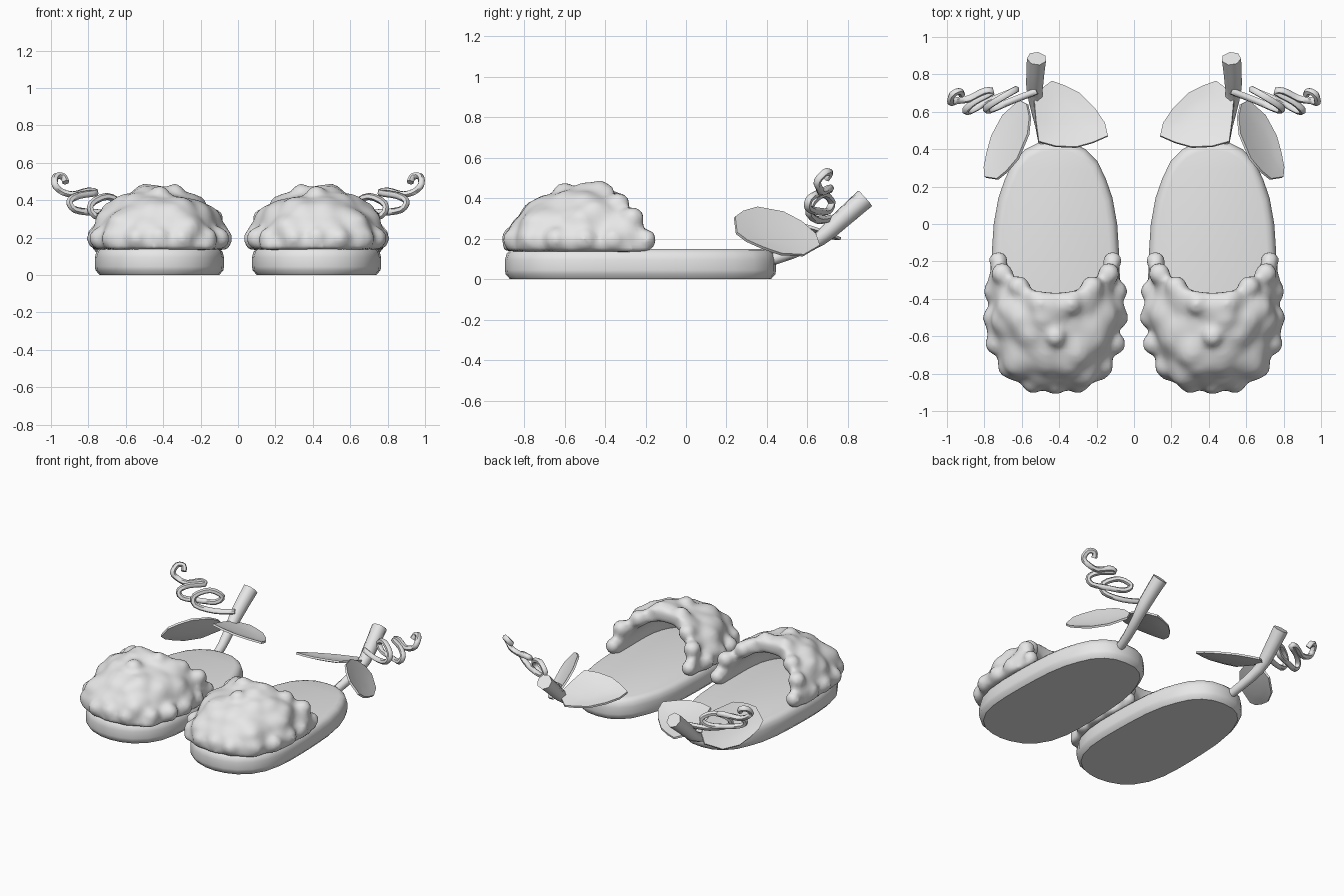
import bpy, bmesh, math
from mathutils import Vector, noise

if "Cube" in bpy.data.objects:
    bpy.data.objects.remove(bpy.data.objects["Cube"])

grey = bpy.data.materials.new("plain grey")
grey.diffuse_color = (0.8, 0.8, 0.8, 1)
grey.use_nodes = True
grey.node_tree.nodes["Principled BSDF"].inputs["Base Color"].default_value = grey.diffuse_color
CX = 0.42  # centre line of one slipper


def finish(bm, name, angle=35, setup=None):
    """Turn a bmesh into a smooth-shaded object mirrored across x = 0."""
    bmesh.ops.remove_doubles(bm, verts=bm.verts, dist=0.0005)
    bmesh.ops.recalc_face_normals(bm, faces=bm.faces)
    me = bpy.data.meshes.new(name)
    bm.to_mesh(me)
    bm.free()
    me.materials.append(grey)
    ob = bpy.data.objects.new(name, me)
    bpy.context.collection.objects.link(ob)
    if setup:
        setup(ob)
    m = ob.modifiers.new("pair", 'MIRROR')
    m.use_mirror_merge = False
    bpy.ops.object.select_all(action='DESELECT')
    ob.select_set(True)
    bpy.context.view_layer.objects.active = ob
    bpy.ops.object.convert(target='MESH')
    bpy.ops.object.shade_smooth_by_angle(angle=math.radians(angle))
    return ob


def skin(bm, rings, cap=True):
    """Bridge closed rings of points, optionally capping both ends."""
    rows = [[bm.verts.new(p) for p in r] for r in rings]
    n = len(rows[0])
    for a, b in zip(rows, rows[1:]):
        for i in range(n):
            bm.faces.new((a[i], a[(i + 1) % n], b[(i + 1) % n], b[i]))
    if cap:
        bm.faces.new(rows[0])
        bm.faces.new(rows[-1])
    return rows


def tube(name, path, radii, sides, steps, angle):
    """Round tube through smoothly interpolated points."""
    p = [Vector(q) for q in path]
    pts, rad = [], []
    for i in range(len(p) - 1):
        a, b = p[max(i - 1, 0)], p[i]
        c, d = p[i + 1], p[min(i + 2, len(p) - 1)]
        for k in range(steps):
            t = k / steps
            pts.append(0.5 * (2 * b + (c - a) * t + (2 * a - 5 * b + 4 * c - d) * t * t
                              + (3 * b - a - 3 * c + d) * t ** 3))
            rad.append(radii[i] * (1 - t) + radii[i + 1] * t)
    pts.append(p[-1])
    rad.append(radii[-1])
    rings, side = [], Vector((1, 0, 0.01))
    for i, q in enumerate(pts):
        d = (pts[min(i + 1, len(pts) - 1)] - pts[max(i - 1, 0)]).normalized()
        side = (side - d * side.dot(d)).normalized()
        up = d.cross(side)
        rings.append([q + rad[i] * (side * math.cos(2 * math.pi * k / sides)
                      + up * math.sin(2 * math.pi * k / sides)) for k in range(sides)])
    bm = bmesh.new()
    skin(bm, rings)
    return finish(bm, name, angle)


# Sole: rounded outline stacked through a soft-edged profile
half = [(0.0, .445), (.09, .435), (.16, .40), (.225, .335), (.27, .24), (.305, .14), (.33, 0),
        (.34, -.15), (.345, -.3), (.345, -.45), (.335, -.58), (.305, -.70), (.25, -.79),
        (.17, -.855), (.085, -.885), (0.0, -.895)]
outline = half + [(-x, y) for x, y in half[-2:0:-1]]
bm = bmesh.new()
rings = []
for z, inset in [(0, .025), (.025, .003), (.045, 0), (.095, 0), (.125, .008), (.143, .025), (.15, .05)]:
    kx, ky = 1 - inset / .345, 1 - inset / .667
    rings.append([(CX + x * kx, -.2275 + (y + .2275) * ky, z) for x, y in outline])
skin(bm, rings)
finish(bm, "sole", 40)


# Fluffy upper: open-backed shell with lumpy outside
def shell_point(theta, s, inset):
    sn, cs = math.sin(theta), math.cos(theta)
    back = -.19 - .18 * max(sn, 0) ** 1.2
    toe = -.90 + inset
    y = back + (toe - back) * math.sin(s * math.pi / 2)
    t = max(0, (-.45 - y) / (-.45 - toe))
    w = (.345 - inset) * max(0, 1 - t ** 2.6) ** .42
    h = (.315 - inset) * max(0, 1 - t ** 2.2) ** .5
    x = math.copysign(abs(cs) ** .87, cs) * w
    return Vector((CX + x, y, .135 + max(sn, 0) ** .87 * h))


def lumpy(p):
    out = (p - Vector((CX, -.5, .17))).normalized()
    cell = noise.voronoi(p * 6.5)[0][0]
    return p + out * (.045 - .075 * min(cell, .8))


N, S = 40, 36
bm = bmesh.new()
rings = []
for j in range(S + 1):
    s = min(j / S, .985)
    outer = [lumpy(shell_point(math.pi * i / N, s, 0)) for i in range(N + 1)]
    inner = [shell_point(math.pi * i / N, s, .085) for i in range(N, -1, -1)]
    rings.append(outer + inner)
rows = skin(bm, rings, cap=False)
for row in (rows[0], rows[-1]):
    for i in range(N):
        bm.faces.new((row[i], row[i + 1], row[2 * N - i], row[2 * N + 1 - i]))


# rounded lumps along the opening and lower rim
def lump(x, y, z, r):
    res = bmesh.ops.create_icosphere(bm, subdivisions=3, radius=r)
    bmesh.ops.translate(bm, verts=res['verts'], vec=(x, y, z))


for sgn in (-1, 1):
    lump(CX + sgn * .305, -.195, .195, .052)
    lump(CX + sgn * .285, -.265, .30, .06)
    lump(CX + sgn * .195, -.335, .37, .06)
    for y, dx in ((-.36, .325), (-.50, .33), (-.64, .315), (-.76, .25), (-.845, .12)):
        lump(CX + sgn * dx, y, .195, .062)
    lump(CX + sgn * .08, -.43, .43, .06)
lump(CX, -.60, .42, .06)
lump(CX, -.855, .20, .06)


def fluffy(ob):
    r = ob.modifiers.new("blend", 'REMESH')
    r.mode, r.voxel_size = 'VOXEL', .018
    m = ob.modifiers.new("soften", 'SMOOTH')
    m.factor, m.iterations = .5, 8


finish(bm, "fluffy_upper", 80, fluffy)

# Stem rising from the heel
tube("stem", [(.475, .40, .09), (.495, .52, .13), (.525, .66, .20), (.53, .75, .28), (.52, .885, .40)],
     [.03, .032, .038, .047, .053], 7, 2, 60)

# Curly tendril
coil = [(.52, .71, .30), (.65, .66, .29), (.77, .61, .32), (.785, .625, .38), (.70, .68, .42),
        (.63, .72, .38), (.67, .70, .335), (.78, .655, .335), (.875, .605, .35), (.90, .61, .395),
        (.85, .655, .425), (.76, .705, .44), (.80, .71, .45), (.88, .67, .43), (.945, .66, .447),
        (.98, .65, .485), (.972, .69, .528), (.935, .71, .525), (.92, .69, .495)]
tube("tendril", coil, [.019] * len(coil), 6, 3, 60)


# Leaves: outline lifted onto a tilted, slightly cupped sheet
def leaf(name, edge, height):
    bm = bmesh.new()
    c = Vector((sum(p[0] for p in edge) / len(edge), sum(p[1] for p in edge) / len(edge)))
    rings = []
    for k in (1, .66, .33):
        ring = []
        for p in edge:
            q = c + (Vector(p) - c) * k
            ring.append((q.x, q.y, height(q.x, q.y) - .02 * (1 - k * k)))
        rings.append(ring)
    rows = skin(bm, rings, cap=False)
    bm.faces.new(rows[-1])

    def thick(ob):
        m = ob.modifiers.new("thickness", 'SOLIDIFY')
        m.thickness, m.offset = .014, 0
    finish(bm, name, 40, thick)


leaf("inner_leaf", [(.14, .47), (.155, .54), (.21, .62), (.29, .70), (.37, .74), (.44, .765), (.50, .72),
                    (.535, .67), (.525, .55), (.51, .44), (.42, .415), (.31, .41), (.22, .435)],
     lambda x, y: .255 + .1 * (x - .35) - .33 * (y - .57))
leaf("outer_leaf", [(.795, .25), (.80, .30), (.785, .38), (.76, .47), (.70, .58), (.61, .66), (.57, .64),
                    (.555, .57), (.565, .48), (.62, .35), (.68, .28), (.73, .24)],
     lambda x, y: .235 - 1.1 * (x - .67) - .65 * (y - .45))
